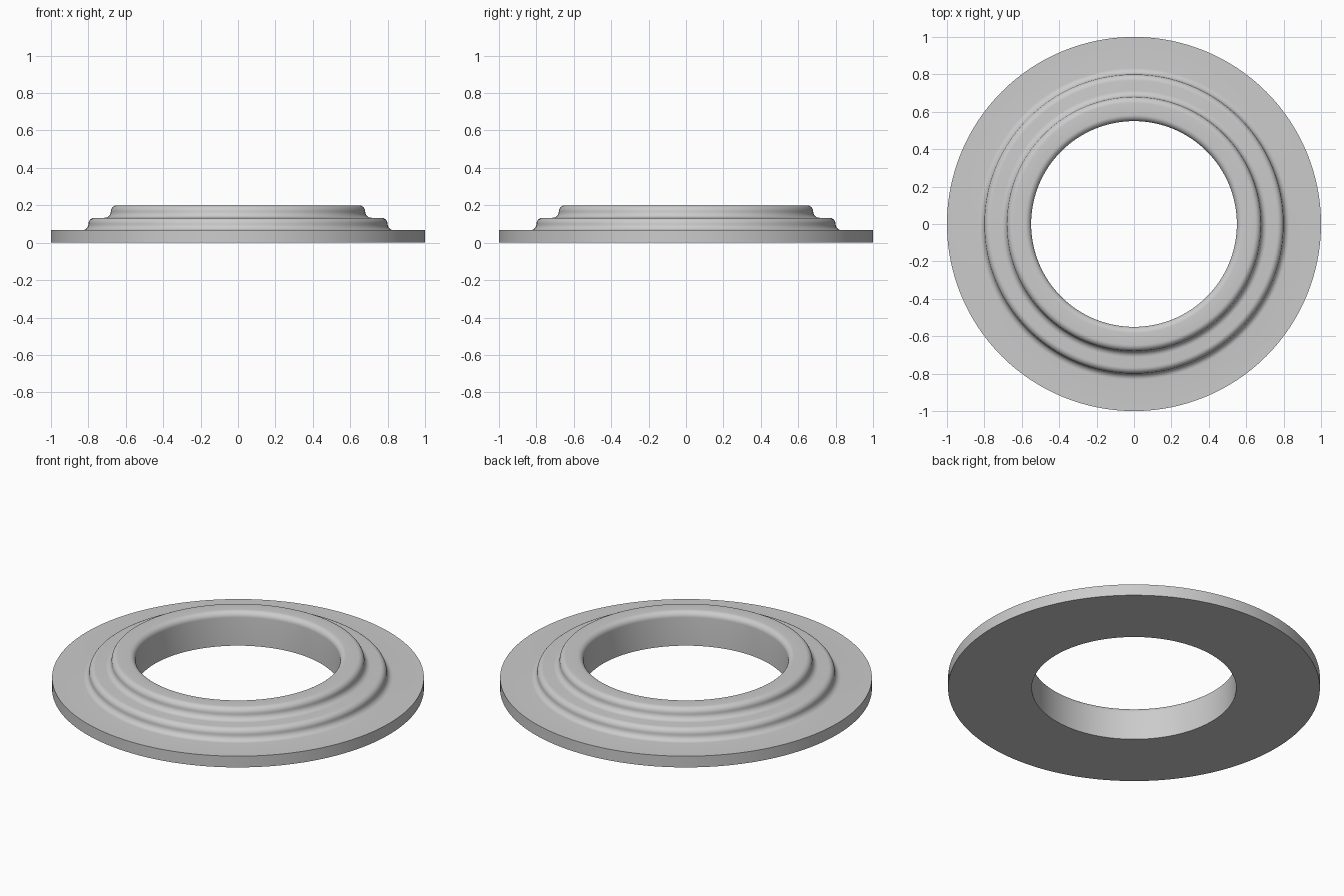
import bpy
import bmesh
from math import cos, sin, pi, radians
from mathutils import Matrix, Vector

cube = bpy.data.objects.get("Cube")
if cube:
    bpy.data.objects.remove(cube, do_unlink=True)

STEP = 0.2 / 3        # height of each tier
ROUND = STEP / 2      # radius of the rounded edges
SEGMENTS = 128


def arc(r, z, start, end, steps=8):
    """Profile points on a quarter circle centred at (r, z)."""
    angles = [radians(start + (end - start) * i / steps) for i in range(steps + 1)]
    return [(r + ROUND * cos(a), z + ROUND * sin(a)) for a in angles]


def tier(radius, bottom):
    """Concave cove followed by a convex shoulder."""
    mid = bottom + ROUND
    cove = arc(radius + ROUND, mid, 270, 180)
    shoulder = arc(radius - ROUND, mid, 0, 90)
    return cove + shoulder[1:]


# Cross-section: flat flange, two moulded tiers, rounded lip and straight bore
profile = [(0.55, 0), (1, 0), (1, STEP)]
profile += tier(0.8, STEP)
profile += tier(0.68, 2 * STEP)
profile += arc(0.55 + ROUND, 3 * STEP - ROUND, 90, 180)

# Sweep the section around the vertical axis
bm = bmesh.new()
rings = []
for i in range(SEGMENTS):
    turn = Matrix.Rotation(2 * pi * i / SEGMENTS, 3, "Z")
    rings.append([bm.verts.new(turn @ Vector((r, 0, z))) for r, z in profile])
for i, ring in enumerate(rings):
    following = rings[(i + 1) % SEGMENTS]
    for j in range(len(profile)):
        k = (j + 1) % len(profile)
        bm.faces.new((ring[j], following[j], following[k], ring[k]))
bmesh.ops.recalc_face_normals(bm, faces=bm.faces)

mesh = bpy.data.meshes.new("stepped_ring")
bm.to_mesh(mesh)
bm.free()
ring_obj = bpy.data.objects.new("stepped_ring", mesh)
bpy.context.collection.objects.link(ring_obj)

# Plain grey finish
grey = bpy.data.materials.new("light_grey")
grey.use_nodes = True
colour = (0.6, 0.6, 0.6, 1)
grey.diffuse_color = colour
grey.node_tree.nodes["Principled BSDF"].inputs["Base Color"].default_value = colour
mesh.materials.append(grey)

# Smooth curves, crisp rims
bpy.ops.object.select_all(action="DESELECT")
ring_obj.select_set(True)
bpy.context.view_layer.objects.active = ring_obj
bpy.ops.object.shade_smooth_by_angle(angle=radians(30))
